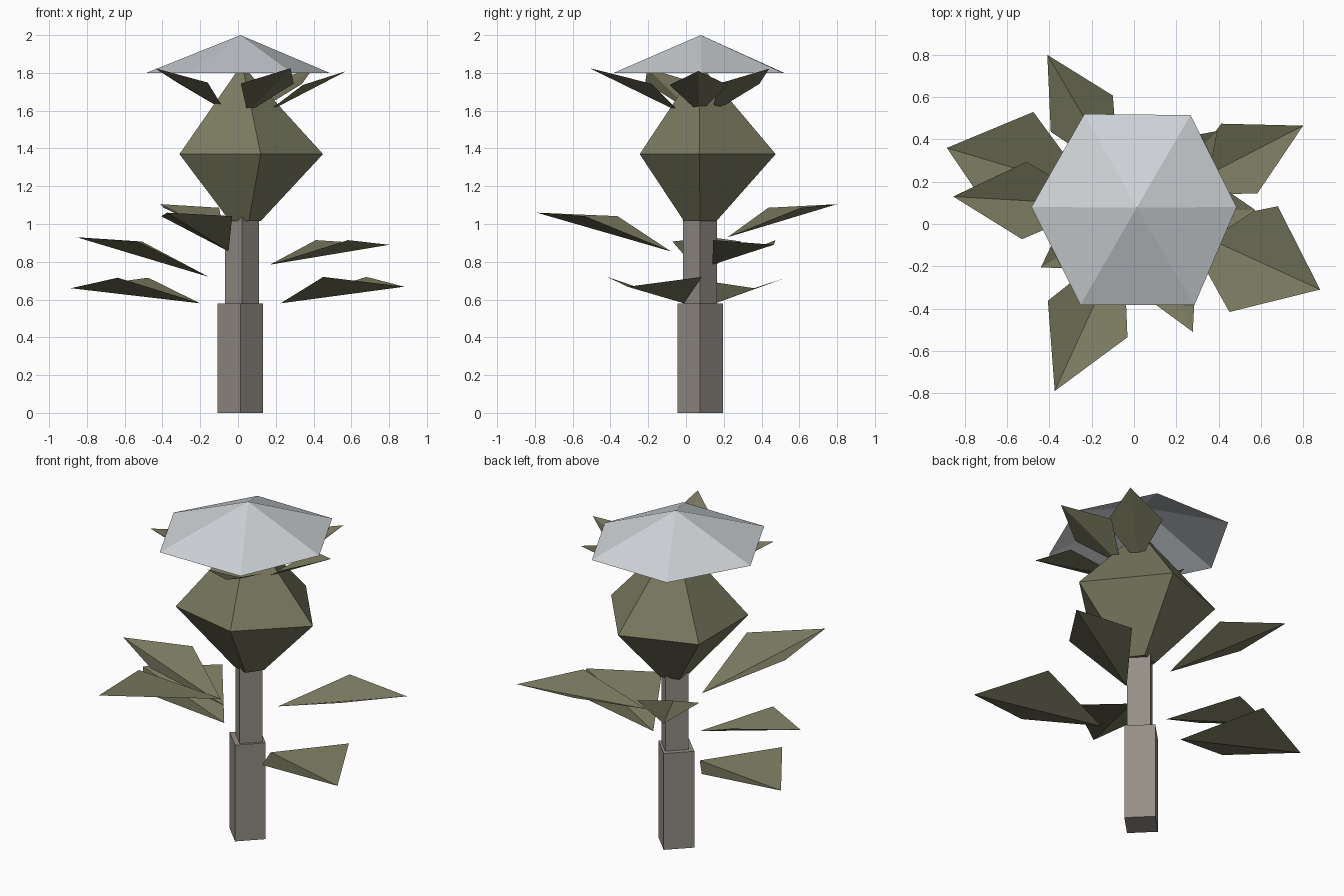
import bpy
from mathutils import Vector
from math import cos, sin, pi

if "Cube" in bpy.data.objects:
    bpy.data.objects.remove(bpy.data.objects["Cube"])


def material(name, rgb):
    m = bpy.data.materials.new(name)
    m.diffuse_color = (*rgb, 1)
    m.use_nodes = True
    m.node_tree.nodes["Principled BSDF"].inputs["Base Color"].default_value = m.diffuse_color
    return m


BARK = material("bark", (0.30, 0.27, 0.24))
GREEN = material("olive_green", (0.19, 0.19, 0.115))
PALE = material("pale_grey", (0.62, 0.65, 0.68))


def build(name, verts, faces, mat):
    me = bpy.data.meshes.new(name)
    me.from_pydata(verts, [], faces)
    me.materials.append(mat)
    ob = bpy.data.objects.new(name, me)
    bpy.context.collection.objects.link(ob)
    return ob


def ring(n, r, cx, cy, z):
    return [(cx + r * cos(2 * pi * i / n), cy + r * sin(2 * pi * i / n), z) for i in range(n)]


def loft(name, rings, mat):
    """Closed solid through a stack of equal-sized rings."""
    n = len(rings[0])
    verts = [v for r in rings for v in r]
    faces = [(k * n + i, k * n + (i + 1) % n, (k + 1) * n + (i + 1) % n, (k + 1) * n + i)
             for k in range(len(rings) - 1) for i in range(n)]
    faces += [tuple(reversed(range(n))), tuple(range(len(verts) - n, len(verts)))]
    return build(name, verts, faces, mat)


def leaf(name, base, tip, half, lift, along):
    """Kite-shaped leaf folded along its midrib, side corners raised."""
    b, t = Vector(base), Vector(tip)
    d = t - b
    side = Vector((-d.y, d.x, 0)).normalized() * half
    mid = b + d * along + Vector((0, 0, lift))
    build(name, [b, mid - side, t, mid + side], [(0, 1, 2), (0, 2, 3)], GREEN)


# Square stem in two thicknesses
loft("lower_stem", [ring(4, 0.12, 0.012, 0.075, z) for z in (0, 0.58)], BARK)
loft("upper_stem", [ring(4, 0.09, 0.022, 0.075, z) for z in (0.58, 1.04)], BARK)

# Five-sided, slightly uneven bulb
middle = [(0.45, 0.07, 1.37), (0.12, 0.475, 1.37), (-0.31, 0.32, 1.37),
          (-0.31, -0.15, 1.37), (0.12, -0.245, 1.37)]
loft("bulb", [ring(5, 0.09, 0.03, 0.075, 1.015), middle, ring(5, 0.03, 0.02, 0.075, 1.81)], GREEN)

# Open six-sided cap
rim = [(0.485, 0.08, 1.8), (0.267, 0.515, 1.8), (-0.235, 0.52, 1.8),
       (-0.485, 0.08, 1.8), (-0.253, -0.383, 1.8), (0.286, -0.383, 1.8)]
build("cap", rim + [(0.013, 0.078, 2.0)], [(i, (i + 1) % 6, 6) for i in range(6)], PALE)

# Stem leaves: base, tip, half width, lift
stem_leaves = [
    ((0.225, -0.01, 0.58), (0.88, -0.31, 0.668), 0.275, 0.094),
    ((-0.20, 0.155, 0.58), (-0.885, 0.36, 0.66), 0.28, 0.094),
    ((0.17, 0.14, 0.785), (0.80, 0.465, 0.89), 0.186, 0.075),
    ((-0.155, 0.09, 0.72), (-0.855, 0.13, 0.93), 0.183, 0.078),
    ((-0.05, -0.08, 0.855), (-0.375, -0.79, 1.06), 0.207, 0.08),
    ((-0.07, 0.22, 0.93), (-0.41, 0.80, 1.105), 0.17, 0.065),
]
for i, (b, t, h, l) in enumerate(stem_leaves):
    leaf(f"stem_leaf_{i + 1}", b, t, h, l, 0.52)

# Smaller leaves around the top of the bulb
crown_leaves = [
    ((0.15, 0.07, 1.59), (0.575, 0.065, 1.81)),
    ((0.09, 0.14, 1.59), (0.395, 0.44, 1.822)),
    ((-0.07, 0.02, 1.60), (-0.44, -0.205, 1.825)),
    ((0.05, -0.03, 1.59), (0.278, -0.51, 1.825)),
]
for i, (b, t) in enumerate(crown_leaves):
    leaf(f"crown_leaf_{i + 1}", b, t, 0.155, 0.045, 0.46)
